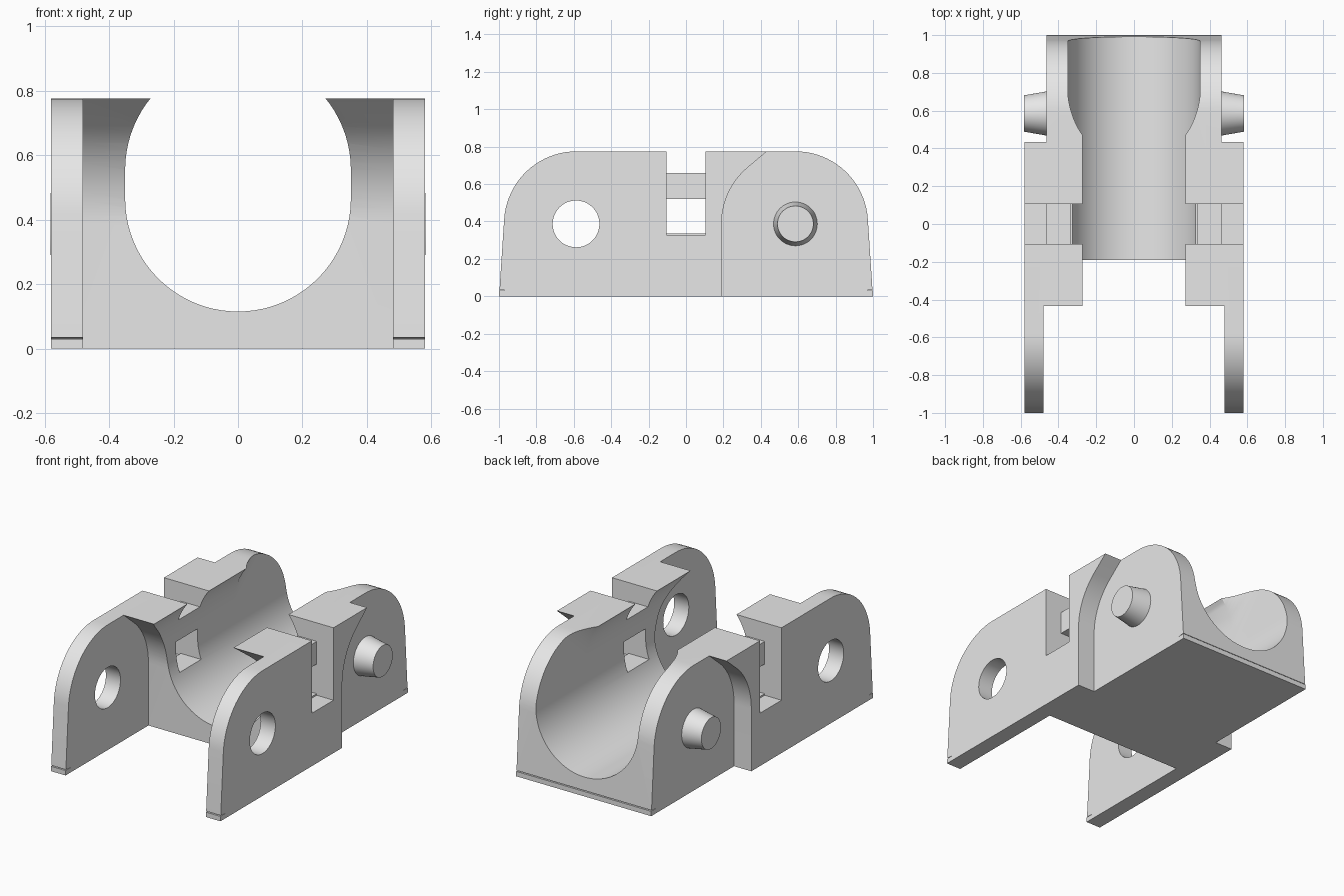
import bpy, bmesh, math

if "Cube" in bpy.data.objects:
    bpy.data.objects.remove(bpy.data.objects["Cube"])

grey = bpy.data.materials.new("light grey plastic")
grey.diffuse_color = (0.8, 0.8, 0.8, 1)
grey.use_nodes = True
grey.node_tree.nodes["Principled BSDF"].inputs["Base Color"].default_value = grey.diffuse_color


def loft(name, rings):
    """Closed solid through rings with equal point counts."""
    bm = bmesh.new()
    loops = [[bm.verts.new(p) for p in r] for r in rings]
    for a, b in zip(loops, loops[1:]):
        for i in range(len(a)):
            j = (i + 1) % len(a)
            bm.faces.new((a[i], a[j], b[j], b[i]))
    bm.faces.new(loops[0])
    bm.faces.new(loops[-1])
    bmesh.ops.recalc_face_normals(bm, faces=bm.faces[:])
    me = bpy.data.meshes.new(name)
    bm.to_mesh(me)
    bm.free()
    ob = bpy.data.objects.new(name, me)
    bpy.context.collection.objects.link(ob)
    me.materials.append(grey)
    return ob


def side_solid(name, profile, x0, x1):
    """Extrude a (y, z) profile along x."""
    return loft(name, [[(x, y, z) for y, z in profile] for x in (x0, x1)])


def box(name, x0, x1, y0, y1, z0, z1):
    return side_solid(name, [(y0, z0), (y1, z0), (y1, z1), (y0, z1)], x0, x1)


def arc(cy, cz, r, a0, a1, n):
    angs = [math.radians(a0 + (a1 - a0) * i / n) for i in range(n + 1)]
    return [(cy + r * math.cos(a), cz + r * math.sin(a)) for a in angs]


def cut(target, cutter):
    m = target.modifiers.new("cut", 'BOOLEAN')
    m.operation = 'DIFFERENCE'
    m.solver = 'EXACT'
    m.object = cutter
    bpy.context.view_layer.objects.active = target
    bpy.ops.object.modifier_apply(modifier=m.name)
    bpy.data.objects.remove(cutter)


def smooth(ob):
    bpy.ops.object.select_all(action='DESELECT')
    ob.select_set(True)
    bpy.context.view_layer.objects.active = ob
    bpy.ops.object.shade_smooth_by_angle(angle=math.radians(25))


PY, PZ = 0.585, 0.387  # pivot position

# Link body: rounded side outline with a fine slit above the bottom edge
half = [(1, 0), (1, 0.03), (0.95, 0.03), (0.997, 0.035)] + arc(PY, PZ, 0.388, 4, 90, 20)
outline = half + [(-y, z) for y, z in reversed(half)]
body = side_solid("link_body", outline, -0.58, 0.58)

# Clearance around each pivot: front one between the arms, rear ones outside
clear = [(-1.3, -0.2), (-0.19, -0.2)] + arc(-PY, PZ, 0.395, 0, 50, 14)
y, z = clear[-1]
clear += [(y - 0.3 * math.tan(math.radians(50)), z + 0.3), (-1.3, z + 0.3)]
cut(body, side_solid("front_clearance", clear, -0.48, 0.48))
rear = [(-y, z) for y, z in clear]
for s in (-1, 1):
    cut(body, side_solid("rear_clearance", rear, s * 0.462, s * 0.8))

# Cable channel: slot whose roof rises toward the rear
rings = []
for y, top in ((-1.3, 0.555), (0.47, 0.555), (1.3, 1.285)):
    pts = arc(0, 0.465, 0.35, 180, 360, 40) + arc(0, top, 0.35, 0, 180, 40)
    rings.append([(x, y, z) for x, z in pts])
cut(body, loft("channel", rings))

# Middle notch: open top, outer recesses and a window below the bridge bar
cut(body, box("top_notch", -0.9, 0.9, -0.105, 0.105, 0.66, 1))
for s in (-1, 1):
    cut(body, box("side_recess", s * 0.465, s * 0.9, -0.105, 0.105, 0.327, 0.9))
cut(body, box("window", -0.9, 0.9, -0.105, 0.105, 0.337, 0.52))

# Pivot holes through the front arms
cut(body, side_solid("pivot_hole", arc(-0.588, PZ, 0.125, 0, 352.5, 47), -0.9, 0.9))
smooth(body)

# Tapered pivot pins on the rear arms
for s, side in ((-1, "left"), (1, "right")):
    pin = loft(side + "_pivot_pin", [
        [(s * x, y, z) for y, z in arc(PY, PZ, r, 0, 352.5, 47)]
        for x, r in ((0.44, 0.121), (0.582, 0.096))])
    smooth(pin)
